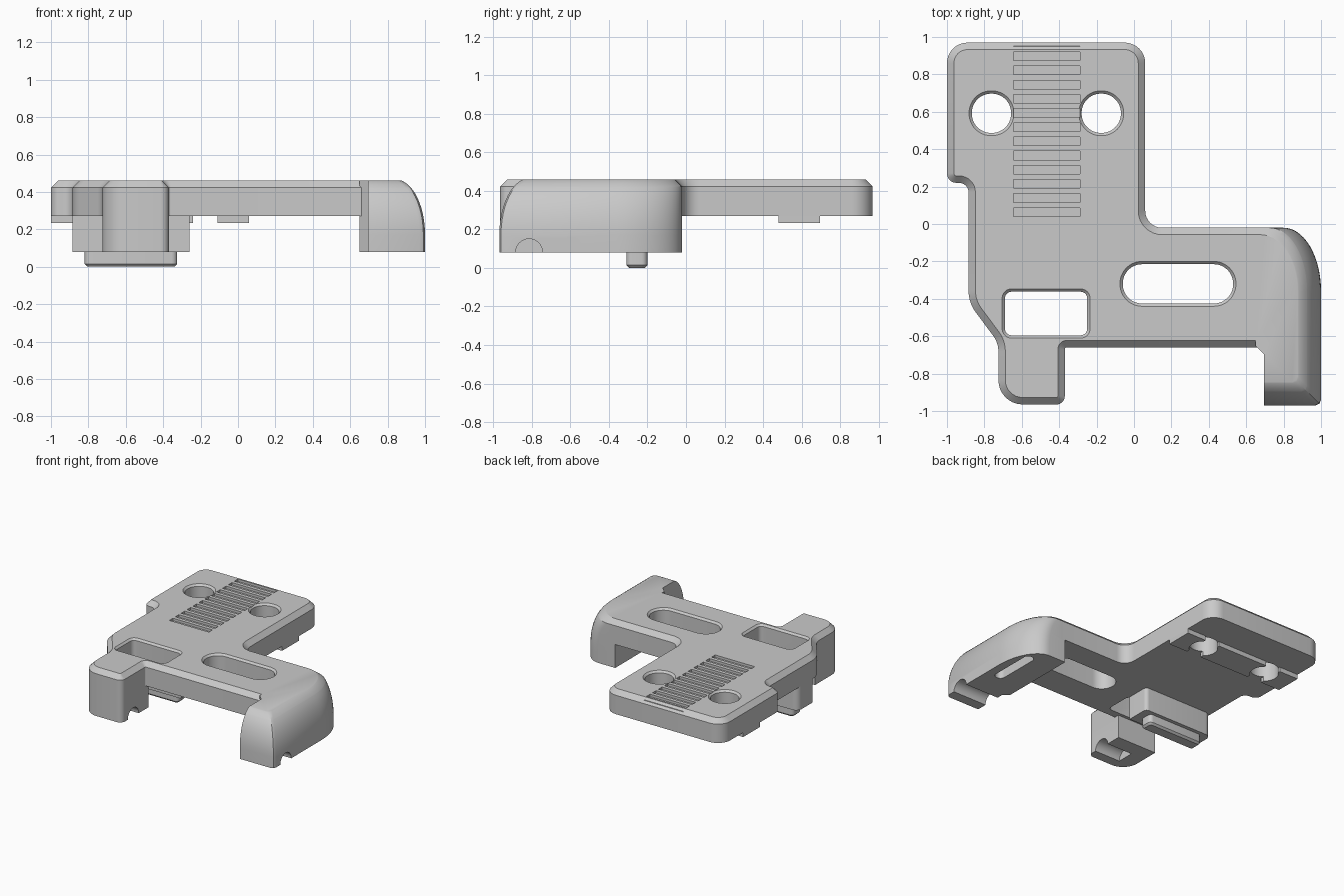
import bpy, bmesh, math
from mathutils import Vector

if "Cube" in bpy.data.objects:
    bpy.data.objects.remove(bpy.data.objects["Cube"])

GREY = bpy.data.materials.new("light_grey")
GREY.diffuse_color = (0.59, 0.59, 0.59, 1)
GREY.use_nodes = True
GREY.node_tree.nodes["Principled BSDF"].inputs["Base Color"].default_value = GREY.diffuse_color


def rounded(corners, n=8):
    """Polygon from (x, y, radius) corners, each replaced by an arc."""
    out = []
    for i, (x, y, r) in enumerate(corners):
        p = Vector((x, y))
        if r == 0:
            out.append(p)
            continue
        a = (Vector(corners[i - 1][:2]) - p).normalized()
        b = (Vector(corners[(i + 1) % len(corners)][:2]) - p).normalized()
        half = a.angle(b) / 2
        centre = p + (a + b).normalized() * (r / math.sin(half))
        t = r / math.tan(half)
        s, e = p + a * t - centre, p + b * t - centre
        turn = math.atan2(s.x * e.y - s.y * e.x, s.dot(e))
        for k in range(n + 1):
            c, q = math.cos(turn * k / n), math.sin(turn * k / n)
            out.append(centre + Vector((s.x * c - s.y * q, s.x * q + s.y * c)))
    return out


def inset(pts, d):
    """Move every edge of a counter-clockwise polygon inward by d."""
    out = []
    for i, p in enumerate(pts):
        u = (p - pts[i - 1]).normalized()
        v = (pts[(i + 1) % len(pts)] - p).normalized()
        n1, n2 = Vector((-u.y, u.x)), Vector((-v.y, v.x))
        out.append(p + (n1 + n2) * (d / max(0.5, 1 + n1.dot(n2))))
    return out


def loft(name, rings):
    """Solid from a list of (polygon, z) rings with equal point counts."""
    bm = bmesh.new()
    loops = [[bm.verts.new((p[0], p[1], z)) for p in pts] for pts, z in rings]
    m = len(loops[0])
    for a, b in zip(loops, loops[1:]):
        for i in range(m):
            j = (i + 1) % m
            bm.faces.new((a[i], a[j], b[j], b[i]))
    bm.faces.new(loops[0][::-1])
    bm.faces.new(loops[-1])
    bmesh.ops.recalc_face_normals(bm, faces=bm.faces)
    mesh = bpy.data.meshes.new(name)
    bm.to_mesh(mesh)
    bm.free()
    mesh.materials.append(GREY)
    ob = bpy.data.objects.new(name, mesh)
    bpy.context.collection.objects.link(ob)
    return ob


def rect(x0, x1, y0, y1, r=0, n=8):
    return rounded([(x0, y0, r), (x1, y0, r), (x1, y1, r), (x0, y1, r)], n)


def box(name, x0, x1, y0, y1, z0, z1):
    return loft(name, [(rect(x0, x1, y0, y1), z0), (rect(x0, x1, y0, y1), z1)])


def combine(ob, other, mode):
    """Apply a boolean and discard the second solid."""
    m = ob.modifiers.new("bool", 'BOOLEAN')
    m.operation, m.solver, m.object = mode, 'EXACT', other
    bpy.context.view_layer.objects.active = ob
    bpy.ops.object.modifier_apply(modifier=m.name)
    bpy.data.objects.remove(other)


TOP, UNDER, LOW, CH = 0.46, 0.27, 0.08, 0.037

# main plate with a chamfered top rim
outline = rounded([
    (-1, 0.97, 0.11), (-1, 0.22, 0.05), (-0.885, 0.22, 0.05), (-0.885, -0.42, 0.2),
    (-0.725, -0.635, 0.14), (-0.725, -0.965, 0.13), (-0.37, -0.965, 0.045),
    (-0.37, -0.66, 0.01), (0.69, -0.66, 0), (0.69, -0.02, 0),
    (0.06, -0.02, 0.09), (0.06, 0.97, 0.11)])
body = loft("bracket_body", [(outline, UNDER), (outline, TOP - CH), (inset(outline, CH), TOP)])

# front left leg
leg = rounded([(-0.725, -0.62, 0), (-0.725, -0.965, 0.13), (-0.37, -0.965, 0.045), (-0.37, -0.62, 0)])
combine(body, loft("left_leg", [(leg, LOW), (leg, 0.35)]), 'UNION')

# block behind the rectangular window
block = rounded([(-0.885, -0.17, 0.05), (-0.885, -0.36, 0), (-0.26, -0.36, 0), (-0.26, -0.17, 0.03)])
combine(body, loft("lower_block", [(block, LOW), (block, 0.35)]), 'UNION')


# right arm, curving inward toward the top on its outer and front sides
def arm_ring(z):
    t = max(0, (z - 0.17) / (TOP - 0.17))
    d = 0.125 * (1 - math.sqrt(max(0, 1 - 0.96 * t * t))) / 0.8
    xo, yf, yb = 1 - d, -0.97 + d, -0.02 - max(0, z - (TOP - CH))
    pts = [(0.695, yf), (xo - 0.03, yf), (xo - 0.009, yf + 0.009), (xo, yf + 0.03)]
    for k in range(15):
        a = math.pi / 2 * k / 14
        pts.append((xo - 0.2 + 0.2 * math.cos(a), -0.36 + (yb + 0.36) * math.sin(a)))
    return pts + [(0.65, yb), (0.65, -0.65), (0.695, -0.695)], z


levels = [LOW, 0.17] + [0.17 + (TOP - 0.17) * math.sin(math.pi / 2 * k / 12) for k in range(1, 12)]
levels = sorted(levels + [TOP - CH, TOP])
combine(body, loft("right_arm", [arm_ring(z) for z in levels]), 'UNION')


# openings through the plate, each with a small countersink
def opening(x0, x1, y0, y1, r, n):
    p = rect(x0, x1, y0, y1, r, n)
    wide = inset(p, -0.03)
    combine(body, loft("cutter", [(p, 0), (p, TOP - 0.015), (wide, TOP + 0.015)]), 'DIFFERENCE')


HOLES = (-0.762, -0.175)
for hx in HOLES:
    opening(hx - 0.105, hx + 0.105, 0.487, 0.697, 0.103, 12)
opening(-0.06, 0.53, -0.425, -0.215, 0.103, 12)
opening(-0.69, -0.25, -0.595, -0.362, 0.035, 6)

# row of grip grooves
for i in range(13):
    y = 0.063 + 0.0758 * i
    combine(body, box("cutter", -0.645, -0.29, y - 0.023, y + 0.023, TOP - 0.02, TOP + 0.1), 'DIFFERENCE')

# half-round notches under the leg and the arm
for x0, x1 in ((-0.6, -0.3), (0.6, 1.1)):
    circle = [(0.07 * math.cos(a), 0.07 * math.sin(a)) for a in (math.tau * k / 32 for k in range(32))]
    c = loft("cutter", [(circle, x0), (circle, x1)])
    c.rotation_euler = (math.pi / 2, 0, math.pi / 2)
    c.location = (0, -0.815, LOW + 0.001)
    bpy.context.view_layer.update()
    combine(body, c, 'DIFFERENCE')

# shallow slot in the underside of the arm
slot = rect(0.85, 0.93, -0.52, -0.12, 0.038)
combine(body, loft("cutter", [(slot, 0), (slot, 0.2)]), 'DIFFERENCE')

# locating foot with a bevelled lower edge
foot = rect(-0.82, -0.325, -0.31, -0.2, 0.03, 5)
parts = [body, loft("foot_rail", [(inset(foot, 0.015), 0), (foot, 0.015), (foot, LOW + 0.01)])]

# raised pads under the round holes, with the holes cut through
for i, (x0, x1) in enumerate(((-1, -0.828), (-0.696, -0.24), (-0.11, 0.06))):
    pad = box(f"underside_pad_{i + 1}", x0, x1, 0.48, 0.695, 0.233, UNDER + 0.01)
    for hx in HOLES:
        hole = rect(hx - 0.105, hx + 0.105, 0.487, 0.697, 0.103, 12)
        combine(pad, loft("cutter", [(hole, 0), (hole, 1)]), 'DIFFERENCE')
    parts.append(pad)

# smooth the curved walls, keep the edges sharp
for ob in parts:
    bpy.ops.object.select_all(action='DESELECT')
    ob.select_set(True)
    bpy.context.view_layer.objects.active = ob
    bpy.ops.object.shade_smooth_by_angle(angle=math.radians(25))
